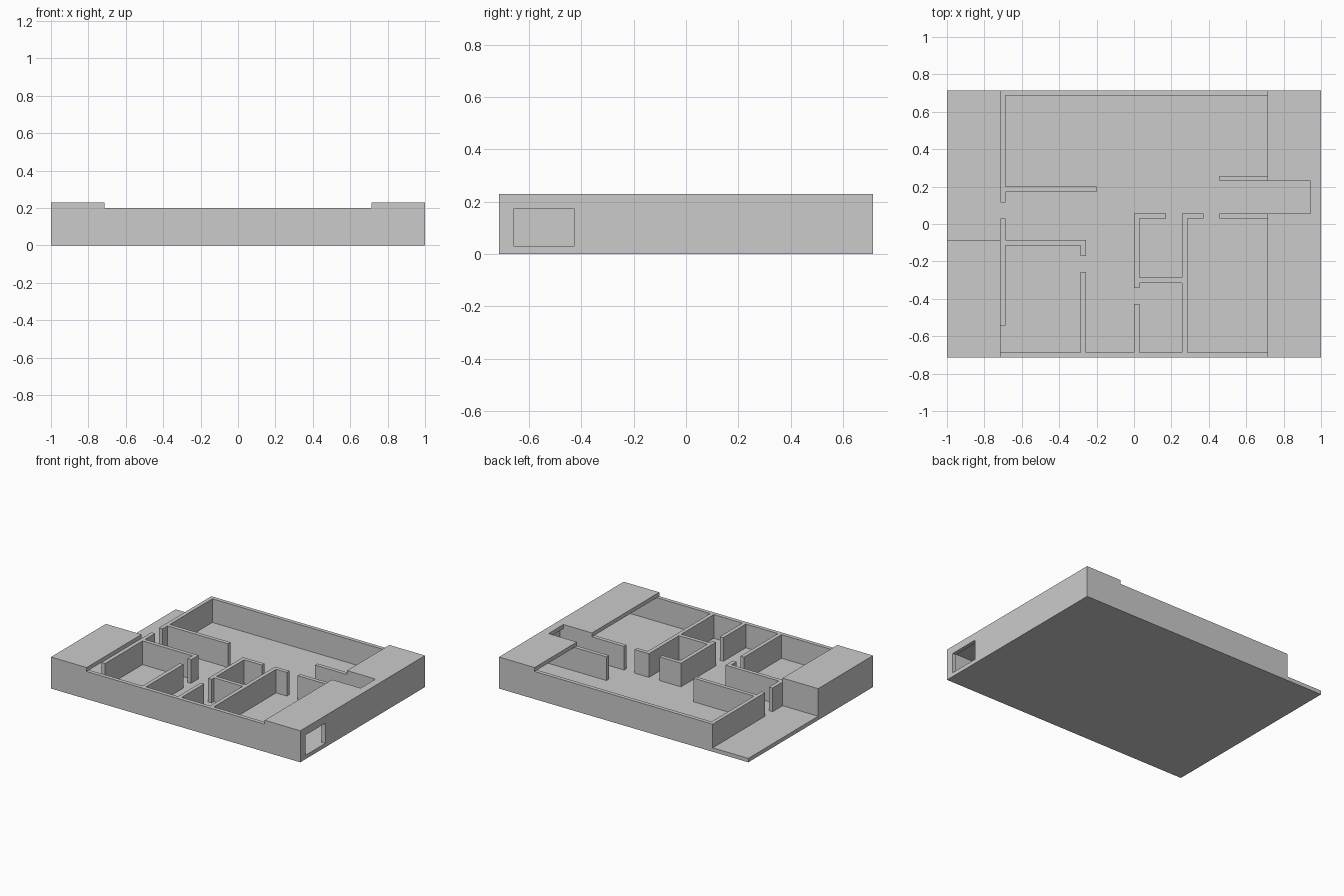
import bpy, bmesh

if "Cube" in bpy.data.objects:
    bpy.data.objects.remove(bpy.data.objects["Cube"])

U = 1 / 35          # plan module: one wall thickness


def plan_solid(name, rects, z0, z1):
    """Merge plan rectangles (x0, y0, x1, y1 in modules) and extrude them from z0 to z1."""
    cells = {(x, y) for x0, y0, x1, y1 in rects
             for x in range(x0, x1) for y in range(y0, y1)}
    bm = bmesh.new()
    verts = {}

    def vert(x, y):
        if (x, y) not in verts:
            verts[x, y] = bm.verts.new((x * U, y * U, z0 * U))
        return verts[x, y]

    for x, y in sorted(cells):
        bm.faces.new([vert(x, y), vert(x + 1, y), vert(x + 1, y + 1), vert(x, y + 1)])
    ext = bmesh.ops.extrude_face_region(bm, geom=bm.faces[:], use_keep_orig=True)
    top = [g for g in ext["geom"] if isinstance(g, bmesh.types.BMVert)]
    bmesh.ops.translate(bm, verts=top, vec=(0, 0, (z1 - z0) * U))
    bmesh.ops.recalc_face_normals(bm, faces=bm.faces[:])
    bmesh.ops.dissolve_limit(bm, angle_limit=0.01, verts=bm.verts[:], edges=bm.edges[:])
    mesh = bpy.data.meshes.new(name)
    bm.to_mesh(mesh)
    bm.free()
    ob = bpy.data.objects.new(name, mesh)
    bpy.context.collection.objects.link(ob)
    return ob


# Floor slab, including the open porch at the back left
plan_solid("floor_slab", [(-35, -25, 35, 25)], 0, 1)

outer = [
    (-35, -25, 35, -24),                            # front
    (-25, 24, 35, 25),                              # back
    (34, -25, 35, 25),                              # right end
    (-35, -25, -34, -3),                            # left end of covered bay
    (-25, -19, -24, 1), (-25, 4, -24, 25),          # left wall with doorways
]
inner = [
    (-25, 6, -7, 7),                                # hall divider
    (-35, -4, -9, -3),                              # left room, back
    (-10, -6, -9, -3), (-10, -24, -9, -9),          # left room, side with door
    (0, -24, 1, -15), (0, -12, 1, 2),               # centre rooms, left side
    (0, -11, 10, -10),                              # between centre rooms
    (9, -24, 10, 2),                                # centre rooms, right side
    (0, 1, 6, 2), (9, 1, 13, 2), (16, 1, 34, 2),    # corridor front
    (16, 8, 34, 9),                                 # corridor back
]
walls = plan_solid("walls", outer + inner, 1, 7)

# Opening in the right end wall
cutter = plan_solid("side_opening_cutter", [(33, -23, 36, -15)], 0.5, 6.1)
cutter.hide_render = True
cutter.hide_viewport = True
cutter.display_type = 'WIRE'
cut = walls.modifiers.new("side_opening", 'BOOLEAN')
cut.operation = 'DIFFERENCE'
cut.solver = 'EXACT'
cut.object = cutter

# Flat roofs over both ends, the right one notched above the corridor
plan_solid("left_roof", [(-35, -25, -25, -3)], 7, 8)
plan_solid("right_roof", [(25, -25, 35, 2), (33, 2, 35, 8), (25, 8, 35, 25)], 7, 8)
